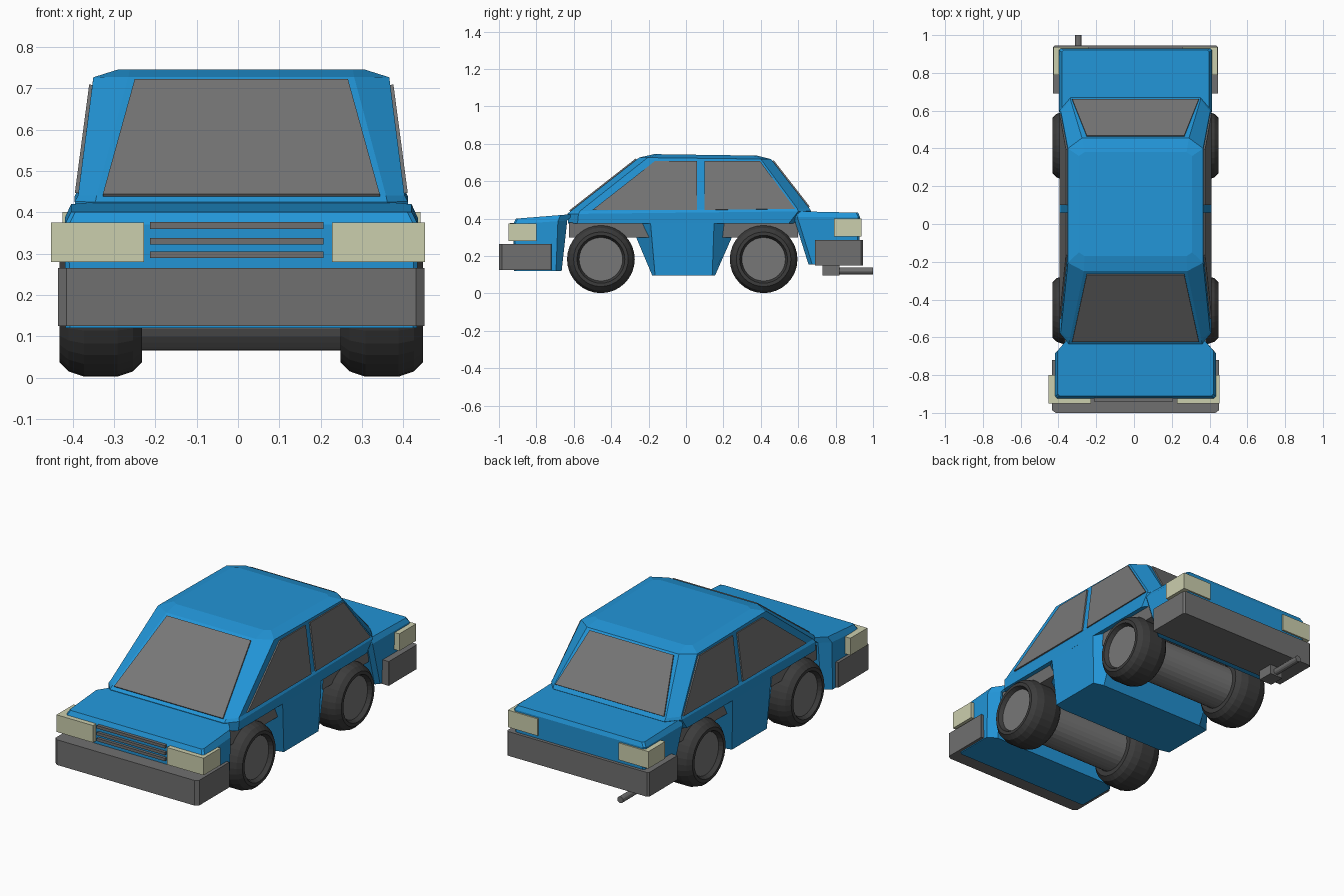
import bpy, bmesh, math
from mathutils import Vector

if "Cube" in bpy.data.objects:
    bpy.data.objects.remove(bpy.data.objects["Cube"])

CX = 0.008  # body centre line


def mat(name, col):
    m = bpy.data.materials.new(name)
    m.diffuse_color = (*col, 1)
    m.use_nodes = True
    m.node_tree.nodes["Principled BSDF"].inputs["Base Color"].default_value = m.diffuse_color
    return m


BLUE = mat("blue paint", (0.016, 0.30, 0.68))
GLASS = mat("glass grey", (0.185, 0.185, 0.185))
GREY = mat("bumper grey", (0.16, 0.16, 0.16))
TYRE = mat("tyre dark grey", (0.045, 0.045, 0.045))
CREAM = mat("lamp cream", (0.60, 0.62, 0.42))


def finish(name, bm, material, cx=CX):
    bmesh.ops.recalc_face_normals(bm, faces=bm.faces)
    me = bpy.data.meshes.new(name)
    bm.to_mesh(me)
    bm.free()
    me.materials.append(material)
    ob = bpy.data.objects.new(name, me)
    ob.location.x = cx
    bpy.context.collection.objects.link(ob)
    return ob


def ring(zf, zr, hw, yf, yr, cf, cr):
    """Rectangle with cut corners; z runs from zf (front) to zr (rear)."""
    half = [(hw - cf[0], yf), (hw, yf + cf[1]), (hw, yr - cr[1]), (hw - cr[0], yr)]
    pts = half + [(-x, y) for x, y in reversed(half)]
    return [(x, y, zf + (zr - zf) * (y - yf) / (yr - yf)) for x, y in pts]


def loft(name, rings, material, caps=True):
    bm = bmesh.new()
    rows = [[bm.verts.new(p) for p in r] for r in rings]
    n = len(rows[0])
    for a, b in zip(rows, rows[1:]):
        for i in range(n):
            j = (i + 1) % n
            bm.faces.new((a[i], a[j], b[j], b[i]))
    if caps:
        bm.faces.new(rows[0])
        bm.faces.new(rows[-1])
    return finish(name, bm, material)


def box(name, x, y, z, material, cx=CX):
    bm = bmesh.new()
    bmesh.ops.create_cube(bm, size=1)
    for v in bm.verts:
        v.co = [(a + b) / 2 + c * (b - a) for (a, b), c in zip((x, y, z), v.co)]
    return finish(name, bm, material, cx)


def plate(name, pts, out, material):
    """Thin pane standing slightly proud of the surface."""
    bm = bmesh.new()
    out = Vector(out).normalized()
    a = [bm.verts.new(Vector(p) - out * 0.002) for p in pts]
    b = [bm.verts.new(Vector(p) + out * 0.0075) for p in pts]
    bm.faces.new(a)
    bm.faces.new(b)
    n = len(pts)
    for i in range(n):
        j = (i + 1) % n
        bm.faces.new((a[i], a[j], b[j], b[i]))
    return finish(name, bm, material)


def rod(name, radius, a, b, material, segs=32, cx=CX):
    a, b = Vector(a), Vector(b)
    bm = bmesh.new()
    bmesh.ops.create_cone(bm, cap_ends=True, segments=segs, radius1=radius,
                          radius2=radius, depth=(b - a).length)
    q = (b - a).to_track_quat('Z', 'Y')
    for v in bm.verts:
        v.co = q @ v.co + (a + b) / 2
    return finish(name, bm, material, cx)


# cabin with belt line and roof
loft("cabin", [
    ring(0.375, 0.375, 0.400, -0.63, 0.60, (0.05, 0.05), (0.05, 0.05)),
    ring(0.425, 0.440, 0.403, -0.635, 0.67, (0.05, 0.06), (0.06, 0.07)),
    ring(0.440, 0.455, 0.395, -0.617, 0.66, (0.045, 0.05), (0.05, 0.065)),
    ring(0.727, 0.718, 0.358, -0.25, 0.455, (0.085, 0.045), (0.075, 0.055)),
    ring(0.745, 0.737, 0.300, -0.17, 0.38, (0.03, 0.02), (0.03, 0.02)),
], BLUE)

# front body with bonnet
loft("bonnet_body", [
    ring(0.12, 0.12, 0.425, -0.92, -0.665, (0.01, 0.01), (0.05, 0.03)),
    ring(0.37, 0.39, 0.427, -0.925, -0.635, (0.01, 0.01), (0.05, 0.05)),
    ring(0.40, 0.425, 0.412, -0.91, -0.60, (0.01, 0.01), (0.06, 0.07)),
], BLUE)

# rear body with boot lid
loft("boot_body", [
    ring(0.155, 0.155, 0.395, 0.655, 0.925, (0.02, 0.02), (0.01, 0.01)),
    ring(0.41, 0.41, 0.405, 0.575, 0.93, (0.02, 0.02), (0.01, 0.01)),
    ring(0.44, 0.432, 0.390, 0.57, 0.92, (0.02, 0.02), (0.01, 0.01)),
], BLUE)

# sill section between the wheels
loft("sill_body", [
    ring(0.095, 0.095, 0.39, -0.18, 0.155, (0.06, 0.015), (0.06, 0.015)),
    ring(0.38, 0.38, 0.40, -0.30, 0.28, (0.06, 0.11), (0.06, 0.13)),
], BLUE)

# chassis visible in the wheel arches
box("chassis", (-0.375, 0.375), (-0.625, 0.60), (0.30, 0.38), GREY)

# bumpers
for name, hw, yf, yr, z0, z1, cf, cr in (
        ("front_bumper", 0.443, -1.0, -0.72, 0.125, 0.265, (0.02, 0.015), (0.001, 0.001)),
        ("rear_bumper", 0.438, 0.69, 0.945, 0.15, 0.285, (0.001, 0.001), (0.01, 0.01))):
    loft(name, [ring(z, z, hw, yf, yr, cf, cr) for z in (z0, z1)], GREY)

# lamps on both sides
for s, side in ((-1, "left"), (1, "right")):
    box(side + "_headlight", sorted((s * 0.228, s * 0.453)), (-0.95, -0.80),
        (0.28, 0.375), CREAM, 0)
    box(side + "_tail_lamp", sorted((s * 0.25, s * 0.433)), (0.79, 0.938),
        (0.305, 0.40), CREAM)

# grille slats
for i, z in enumerate((0.297, 0.330, 0.368)):
    box(f"grille_slat_{i + 1}", (-0.213, 0.207), (-0.94, -0.91),
        (z - 0.008, z + 0.008), GREY, 0)


# windscreen and rear window
def front_y(z):
    return -0.617 + (z - 0.44) * 0.367 / 0.287


def rear_y(z):
    return 0.66 - (z - 0.455) * 0.205 / 0.263


for name, f, z0, z1, out in (("windscreen", front_y, 0.438, 0.716, (0, -0.287, 0.367)),
                             ("rear_window", rear_y, 0.460, 0.708, (0, 0.263, 0.205))):
    plate(name, [(-0.335, f(z0), z0), (0.335, f(z0), z0),
                 (0.258, f(z1), z1), (-0.258, f(z1), z1)], out, GLASS)

# side windows
panes = {"front_side_window": [(-0.50, 0.446), (0.06, 0.446), (0.06, 0.708), (-0.165, 0.708)],
         "rear_side_window": [(0.10, 0.446), (0.583, 0.452), (0.395, 0.708), (0.10, 0.708)]}
for s, side in ((-1, "left"), (1, "right")):
    for name, prof in panes.items():
        plate(f"{side}_{name}", [(s * (0.396 - 0.132 * (z - 0.44)), y, z) for y, z in prof],
              (s, 0, 0.13), GLASS)

# wheels: lathed tyres around a thick axle whose ends form the hubs
tyre_profile = [(0.26, 0.112), (0.24, 0.120), (0.24, 0.146), (0.262, 0.168), (0.30, 0.181),
                (0.38, 0.181), (0.418, 0.168), (0.44, 0.146), (0.44, 0.128), (0.41, 0.112)]
SEG = 32
for y, end in ((-0.455, "front"), (0.415, "rear")):
    rod(end + "_axle", 0.118, (-0.418, y, 0.183), (0.418, y, 0.183), GLASS)
    for s, side in ((-1, "left"), (1, "right")):
        rings = [[(s * x, y + r * math.cos(2 * math.pi * i / SEG),
                   0.183 + r * math.sin(2 * math.pi * i / SEG)) for i in range(SEG)]
                 for x, r in tyre_profile]
        loft(f"{end}_{side}_tyre", rings + rings[:1], TYRE, caps=False)

# exhaust
box("silencer", (-0.335, -0.255), (0.73, 0.82), (0.095, 0.152), GREY, 0)
rod("exhaust_pipe", 0.018, (-0.295, 0.80, 0.12), (-0.295, 1.0, 0.12), GREY, 12, 0)
